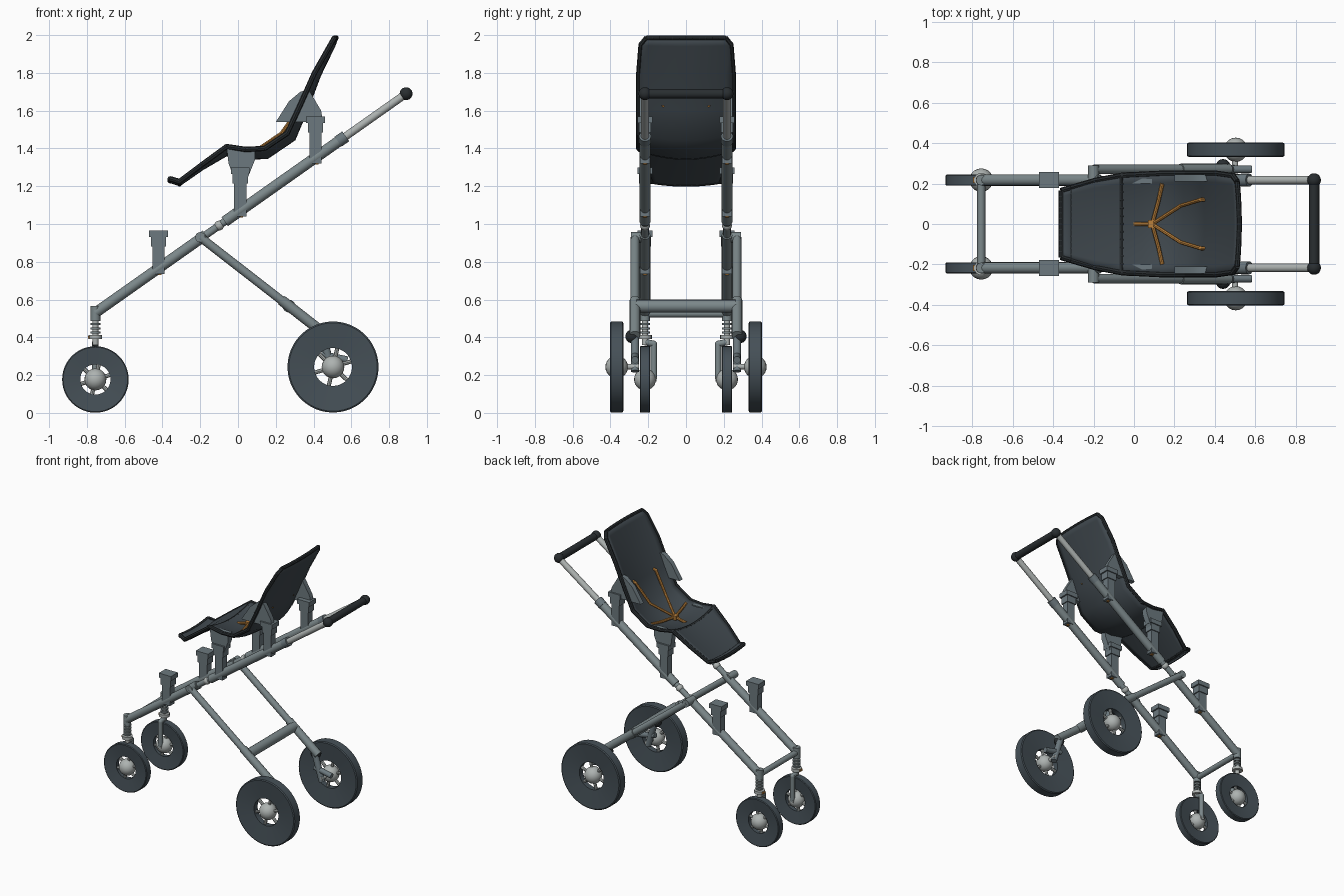
import bpy, bmesh, math
from mathutils import Vector, Matrix

if "Cube" in bpy.data.objects:
    bpy.data.objects.remove(bpy.data.objects["Cube"])


def material(name, rgb):
    m = bpy.data.materials.new(name)
    m.use_nodes = True
    m.diffuse_color = (*rgb, 1)
    m.node_tree.nodes["Principled BSDF"].inputs["Base Color"].default_value = (*rgb, 1)
    return m


RUBBER = material("dark rubber", (.06, .08, .095))
FABRIC = material("seat fabric", (.05, .064, .075))
TRIM = material("black trim", (.022, .027, .03))
FRAME = material("grey frame", (.2, .245, .255))
BRACKET = material("slate bracket", (.15, .19, .21))
ALLOY = material("light alloy", (.42, .45, .44))
ORANGE = material("orange webbing", (.5, .22, .045))


def finish(name, bm, mat):
    bmesh.ops.recalc_face_normals(bm, faces=bm.faces)
    mesh = bpy.data.meshes.new(name)
    bm.to_mesh(mesh)
    bm.free()
    mesh.materials.append(mat)
    ob = bpy.data.objects.new(name, mesh)
    bpy.context.collection.objects.link(ob)
    bpy.ops.object.select_all(action='DESELECT')
    ob.select_set(True)
    bpy.context.view_layer.objects.active = ob
    bpy.ops.object.shade_smooth_by_angle(angle=math.radians(35))
    return ob


def tube(name, points, r, mat, sides=16):
    """Straight cylinders along a path, with round joints at the bends."""
    bm = bmesh.new()
    pts = [Vector(p) for p in points]
    for a, b in zip(pts, pts[1:]):
        turn = (b - a).to_track_quat('Z', 'Y').to_matrix().to_4x4()
        bmesh.ops.create_cone(bm, cap_ends=True, segments=sides, radius1=r, radius2=r,
                              depth=(b - a).length, matrix=Matrix.Translation((a + b) / 2) @ turn)
    for p in pts[1:-1]:
        bmesh.ops.create_uvsphere(bm, u_segments=sides, v_segments=8, radius=r,
                                  matrix=Matrix.Translation(p))
    return finish(name, bm, mat)


def ball(name, p, r, mat):
    bm = bmesh.new()
    bmesh.ops.create_uvsphere(bm, u_segments=20, v_segments=12, radius=r,
                              matrix=Matrix.Translation(p))
    return finish(name, bm, mat)


def box(name, p, size, mat):
    bm = bmesh.new()
    bmesh.ops.create_cube(bm, size=1, matrix=Matrix.Translation(p) @ Matrix.Diagonal((*size, 1)))
    return finish(name, bm, mat)


def plate(name, outline, y, thick, mat):
    """Side outline in x and z, given thickness along y."""
    bm = bmesh.new()
    face = bm.faces.new([bm.verts.new((x, y - thick / 2, z)) for x, z in outline])
    out = bmesh.ops.extrude_face_region(bm, geom=[face])["geom"]
    bmesh.ops.translate(bm, vec=(0, thick, 0),
                        verts=[v for v in out if isinstance(v, bmesh.types.BMVert)])
    return finish(name, bm, mat)


def wheel(name, c, r, hole, hub, width):
    """Ring tyre, spokes and round hub on an axis along y."""
    bm = bmesh.new()
    w = width / 2
    ring = [(hole, -w * .6), (r * .97, -w), (r, -w * .85), (r, w * .85), (r * .97, w), (hole, w * .6)]
    verts = [bm.verts.new((x, y, 0)) for x, y in ring]
    edges = [bm.edges.new((verts[i - 1], verts[i])) for i in range(len(verts))]
    bmesh.ops.spin(bm, geom=verts + edges, cent=(0, 0, 0), axis=(0, 1, 0),
                   angle=math.tau, steps=48, use_merge=True)
    bmesh.ops.remove_doubles(bm, verts=bm.verts, dist=.0005)
    bmesh.ops.translate(bm, vec=c, verts=bm.verts)
    finish(name + "_tyre", bm, RUBBER)
    ball(name + "_hub", c, hub, ALLOY)
    for i in range(6):
        a = math.tau * i / 6 + .3
        d = Vector((math.cos(a), 0, math.sin(a)))
        tube(name + "_spoke", [Vector(c), Vector(c) + d * (hole + .01)], .011, ALLOY, 8)


def rail(x):
    """Height of the sloping side rail."""
    return .53 + (x + .755) * .705


for s, side in ((1, "left"), (-1, "right")):
    y = s * .217

    def on_rail(a, b):
        return [(a, y, rail(a)), (b, y, rail(b))]

    # side rails, folding joint and telescopic handle
    tube(side + "_lower_rail", on_rail(-.755, -.17), .028, FRAME)
    tube(side + "_joint", on_rail(-.19, -.04), .02, FRAME)
    tube(side + "_upper_rail", on_rail(-.07, .56), .029, FRAME)
    tube(side + "_rail_collar", on_rail(.53, .57), .032, BRACKET)
    tube(side + "_handle_tube", on_rail(.55, .88), .021, ALLOY)
    ball(side + "_handle_knob", (.89, y, 1.69), .034, TRIM)
    ball(side + "_pivot", (-.1, y, rail(-.1)), .026, ALLOY)

    # rear leg with thicker lower sleeve
    ly = s * .27
    tube(side + "_leg", [(-.2, ly, .93), (.27, ly, .565)], .023, FRAME)
    tube(side + "_leg_sleeve", [(.23, ly, .597), (.47, ly, .41)], .028, FRAME)
    tube(side + "_leg_pivot", [(-.2, s * .2, .93), (-.2, s * .29, .93)], .027, FRAME)

    # rear suspension, brake and axle
    ball(side + "_suspension_knob", (.44, s * .285, .405), .036, TRIM)
    tube(side + "_suspension_arm", [(.44, ly, .42), (.5, ly, .22)], .022, BRACKET)
    tube(side + "_brake_lever", [(.44, ly, .31), (.58, ly, .28)], .019, BRACKET)
    tube(side + "_axle", [(.5, s * .25, .245), (.5, s * .37, .245)], .015, ALLOY)
    wheel(side + "_rear_wheel", (.503, s * .367, .243), .241, .1, .06, .07)

    # front strut, spring, fork arm and wheel
    fx = -.755
    tube(side + "_strut_housing", [(fx, y, .49), (fx, y, .565)], .026, FRAME)
    tube(side + "_strut", [(fx, y, .36), (fx, y, .5)], .016, ALLOY)
    for i in range(4):
        z = .42 + i * .022
        tube(side + "_spring_coil", [(fx, y, z), (fx, y, z + .011)], .027, FRAME)
    tube(side + "_strut_collar", [(fx, y, .39), (fx, y, .412)], .036, ALLOY)
    box(side + "_strut_button", (fx - .02, y, .401), (.04, .03, .014), ORANGE)
    tube(side + "_fork", [(fx, y, .375), (fx, s * .17, .365), (fx, s * .17, .18)], .017, FRAME)
    tube(side + "_front_axle", [(fx, s * .155, .18), (fx, y, .18)], .015, ALLOY)
    wheel(side + "_front_wheel", (fx, y, .177), .176, .08, .058, .055)

    # three seat mounting posts
    for name, x, top in (("front", -.42, .965), ("middle", .012, 1.3), ("rear", .41, 1.57)):
        base = rail(x) - .03
        label = side + "_" + name + "_mount"
        box(label + "_post", (x, y, (base + top - .03) / 2), (.064, .052, top - .03 - base), BRACKET)
        box(label + "_cap", (x, y, top - .017), (.1, .08, .034), BRACKET)
        box(label + "_collar", (x, y, top - .06), (.08, .066, .05), BRACKET)
        box(label + "_button", (x, y, base), (.03, .02, .012), ORANGE)

    # seat side adaptors
    plate(side + "_seat_foot", [(-.02, 1.24), (.05, 1.24), (.09, 1.34), (.09, 1.4), (-.06, 1.4),
                                (-.05, 1.32)], s * .222, .045, BRACKET)
    plate(side + "_back_wing", [(.2, 1.54), (.45, 1.54), (.44, 1.6), (.375, 1.71), (.33, 1.7),
                                (.27, 1.65)], s * .228, .035, BRACKET)

# cross bars and grip
tube("front_cross_bar", [(-.755, -.2, .525), (-.755, .2, .525)], .02, FRAME)
tube("rear_cross_bar", [(.27, -.265, .565), (.27, .265, .565)], .034, FRAME)
tube("handle_grip", [(.89, -.2, 1.69), (.89, .2, 1.69)], .026, TRIM)

# seat shell: edge x, edge z, half width, sag in x, sag in z
stations = [(-.36, 1.24, .165, 0, -.012), (-.31, 1.225, .18, 0, -.015),
            (-.19, 1.315, .215, 0, -.02), (-.06, 1.41, .24, 0, -.04),
            (.04, 1.395, .245, 0, -.045), (.14, 1.4, .25, .015, -.045),
            (.26, 1.48, .25, .035, -.03), (.325, 1.62, .25, .035, -.015),
            (.405, 1.8, .25, .025, -.01), (.49, 1.95, .238, .015, -.005),
            (.51, 1.985, .21, .01, 0)]
COLS = 12


def seat_point(st, t):
    x, z, half, sx, sz = st
    k = 1 - t * t
    return Vector((x + sx * k, half * t, z + sz * k))


bm = bmesh.new()
rows = [[bm.verts.new(seat_point(st, 2 * i / COLS - 1)) for i in range(COLS + 1)] for st in stations]
for a, b in zip(rows, rows[1:]):
    for i in range(COLS):
        bm.faces.new((a[i], a[i + 1], b[i + 1], b[i]))
seat = finish("seat_shell", bm, FABRIC)
solid = seat.modifiers.new("thickness", 'SOLIDIFY')
solid.thickness = .022
solid.offset = 0

# piping around the seat edge and across the leg rest
for t, name in ((-1, "right_seat_piping"), (1, "left_seat_piping")):
    tube(name, [seat_point(st, t) for st in stations], .014, TRIM, 8)
for i, name in ((0, "footrest_piping"), (-1, "headrest_piping")):
    tube(name, [seat_point(stations[i], k / 6 - 1) for k in range(13)], .013, TRIM, 8)
for i in (1, 3):
    tube("seat_seam", [seat_point(stations[i], k / 6 - 1) for k in range(13)], .0125, TRIM, 6)

# harness
buckle = (.09, 0, 1.385)
box("buckle", buckle, (.04, .04, .03), ORANGE)
tube("crotch_strap", [(.0, 0, 1.365), buckle], .01, ORANGE, 8)
for s, side in ((1, "left"), (-1, "right")):
    tube(side + "_hip_strap", [buckle, (.12, s * .11, 1.385), (.14, s * .2, 1.395)], .01, ORANGE, 8)
    tube(side + "_shoulder_strap", [buckle, (.23, s * .09, 1.48), (.33, s * .12, 1.62),
                                    (.37, s * .12, 1.63)], .01, ORANGE, 8)
